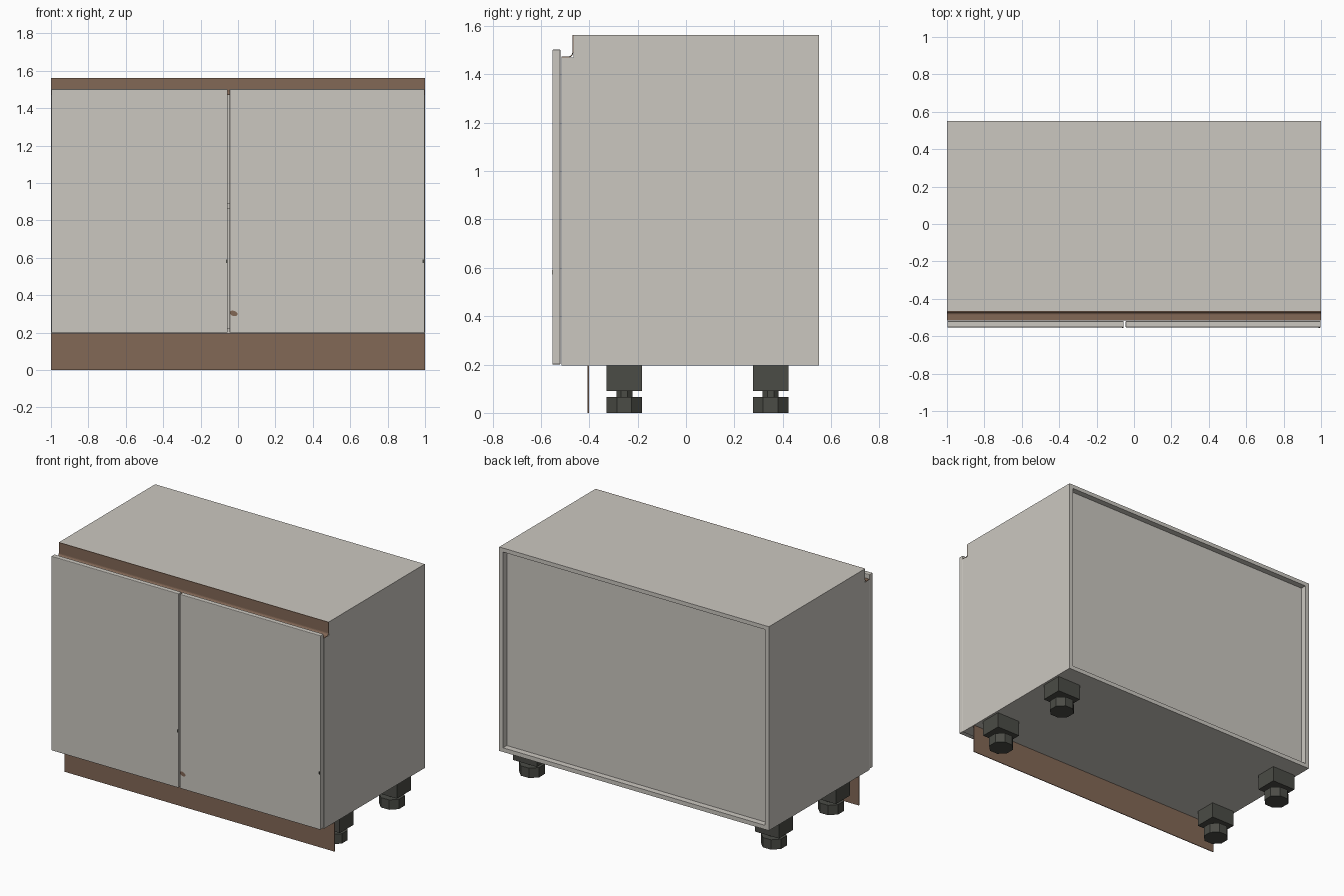
import bpy, bmesh, math
from mathutils import Matrix

if "Cube" in bpy.data.objects:
    bpy.data.objects.remove(bpy.data.objects["Cube"])


def material(name, rgb):
    m = bpy.data.materials.new(name)
    m.diffuse_color = (*rgb, 1)
    m.use_nodes = True
    m.node_tree.nodes["Principled BSDF"].inputs["Base Color"].default_value = m.diffuse_color
    return m


PANEL = material("warm_light_grey", (0.60, 0.575, 0.53))
BROWN = material("brown_trim", (0.225, 0.138, 0.093))
DARK = material("dark_plastic", (0.07, 0.072, 0.061))


def finish(name, bm, mat):
    bmesh.ops.recalc_face_normals(bm, faces=bm.faces)
    me = bpy.data.meshes.new(name)
    bm.to_mesh(me)
    bm.free()
    me.materials.append(mat)
    ob = bpy.data.objects.new(name, me)
    bpy.context.collection.objects.link(ob)
    return ob


def box(name, x, y, z, mat, bevel=0):
    bm = bmesh.new()
    bmesh.ops.create_cube(bm, size=1)
    for v in bm.verts:
        for i, (a, b) in enumerate((x, y, z)):
            v.co[i] = (a + b) / 2 + v.co[i] * (b - a)
    ob = finish(name, bm, mat)
    if bevel:
        mod = ob.modifiers.new("bevel", 'BEVEL')
        mod.width, mod.segments = bevel, 2
    return ob


def prism(name, pts, x0, x1, mat):
    """Extrude a y-z profile along x."""
    bm = bmesh.new()
    f = bm.faces.new([bm.verts.new((x0, y, z)) for y, z in pts])
    r = bmesh.ops.extrude_face_region(bm, geom=[f])
    bmesh.ops.translate(bm, vec=(x1 - x0, 0, 0),
                        verts=[v for v in r["geom"] if isinstance(v, bmesh.types.BMVert)])
    return finish(name, bm, mat)


def octagon(name, x, y, z0, z1, flats, mat):
    bm = bmesh.new()
    r = flats / 2 / math.cos(math.pi / 8)
    bmesh.ops.create_cone(bm, cap_ends=True, segments=8, radius1=r, radius2=r, depth=z1 - z0,
                          matrix=Matrix.Translation((x, y, (z0 + z1) / 2))
                          @ Matrix.Rotation(math.pi / 8, 4, 'Z'))
    return finish(name, bm, mat)


# Carcass: notched sides, top, bottom, recessed back, shelf
T = 0.028
side = [(-0.515, 0.195), (0.55, 0.195), (0.55, 1.535), (-0.466, 1.535),
        (-0.466, 1.47), (-0.515, 1.47)]
prism("left_side", side, -1, -1 + T, PANEL)
prism("right_side", side, 1 - T, 1, PANEL)
box("top_panel", (-1, 1), (-0.466, 0.55), (1.535, 1.562), PANEL)
box("bottom_panel", (-1 + T, 1 - T), (-0.515, 0.55), (0.195, 0.195 + T), PANEL)
box("back_panel", (-1 + T, 1 - T), (0.495, 0.51), (0.195 + T, 1.535), PANEL)
box("shelf", (-1 + T, 1 - T), (-0.45, 0.495), (0.865, 0.865 + T), PANEL)

# Brown finger-grip channel: lip, curved corner, upright
R, TH = 0.02, 0.004
arc = [math.radians(-90 + 15 * i) for i in range(7)]
outer = [(-0.486 + R * math.cos(a), 1.49 + R * math.sin(a)) for a in arc]
inner = [(-0.486 + (R - TH) * math.cos(a), 1.49 + (R - TH) * math.sin(a)) for a in arc]
grip = [(-0.515, 1.47)] + outer + [(-0.466, 1.562), (-0.47, 1.562)] + inner[::-1] + [(-0.515, 1.474)]
prism("grip_channel", grip, -1, 1, BROWN)

# Doors
box("left_door", (-0.998, -0.055), (-0.553, -0.519), (0.2, 1.502), PANEL, 0.004)
box("right_door", (-0.045, 0.998), (-0.553, -0.519), (0.2, 1.502), PANEL, 0.004)

# Small marks on the door fronts
bm = bmesh.new()
bmesh.ops.create_circle(bm, cap_ends=True, segments=12, radius=1,
                        matrix=Matrix.Translation((-0.023, -0.5545, 0.303))
                        @ Matrix.Rotation(math.radians(20), 4, 'Y')
                        @ Matrix.Diagonal((0.022, 1, 0.014, 1))
                        @ Matrix.Rotation(math.pi / 2, 4, 'X'))
finish("door_mark", bm, BROWN)
for label, x in (("left", -0.06), ("right", 0.99)):
    box(label + "_door_dot", (x - 0.004, x + 0.004), (-0.555, -0.552), (0.572, 0.59), DARK)

# Plinth board
box("plinth", (-1, 1), (-0.407, -0.402), (0, 0.195), BROWN)

# Adjustable feet
for xs, xn in ((-1, "left"), (1, "right")):
    for y, yn in ((-0.255, "front"), (0.35, "back")):
        x, n = xs * 0.897, yn + "_" + xn
        box(n + "_leg_block", (x - 0.088, x + 0.088), (y - 0.074, y + 0.074), (0.09, 0.195), DARK)
        octagon(n + "_leg_neck", x, y, 0.06, 0.092, 0.066, DARK)
        octagon(n + "_leg_foot", x, y, 0, 0.066, 0.148, DARK)
